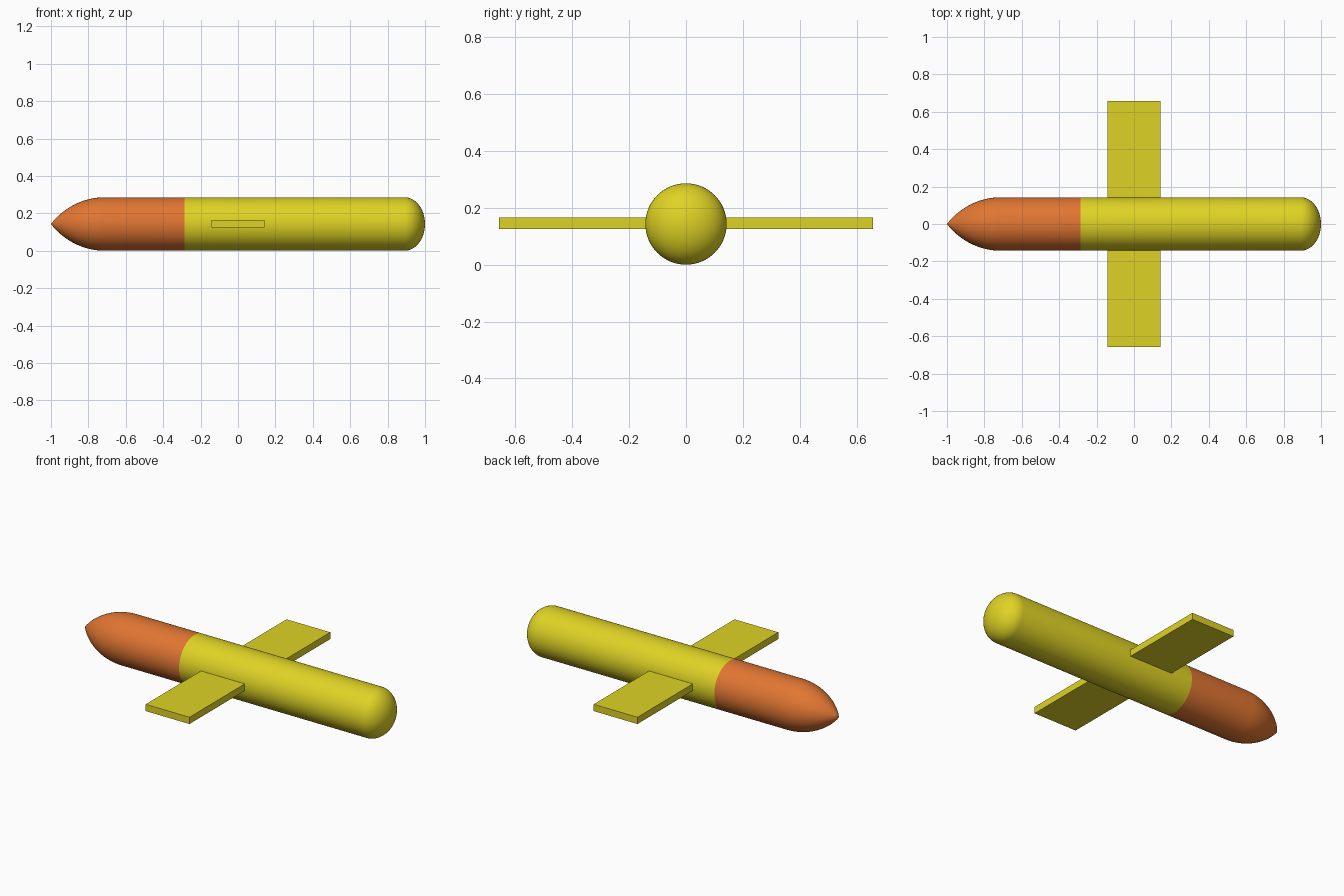
import bpy, bmesh, math

if "Cube" in bpy.data.objects:
    bpy.data.objects.remove(bpy.data.objects["Cube"])

R, CZ, SEG = 0.143, 0.143, 64


def material(name, rgb):
    m = bpy.data.materials.new(name)
    m.diffuse_color = (*rgb, 1.0)
    m.use_nodes = True
    m.node_tree.nodes["Principled BSDF"].inputs["Base Color"].default_value = m.diffuse_color
    return m


yellow = material("yellow", (0.74, 0.65, 0.018))
orange = material("orange", (0.75, 0.18, 0.032))


def add_object(name, bm, mat):
    bmesh.ops.recalc_face_normals(bm, faces=bm.faces)
    mesh = bpy.data.meshes.new(name)
    bm.to_mesh(mesh)
    bm.free()
    mesh.materials.append(mat)
    ob = bpy.data.objects.new(name, mesh)
    bpy.context.collection.objects.link(ob)
    return ob


def lathe(name, profile, mat):
    """Spin an (x, radius) profile around the body axis."""
    bm = bmesh.new()
    verts = [bm.verts.new((x, 0, CZ + r)) for x, r in profile]
    edges = [bm.edges.new(pair) for pair in zip(verts, verts[1:])]
    bmesh.ops.spin(bm, geom=verts + edges, cent=(0, 0, CZ), axis=(1, 0, 0),
                   angle=2 * math.pi, steps=SEG, use_duplicate=False)
    bmesh.ops.remove_doubles(bm, verts=bm.verts, dist=1e-5)
    ob = add_object(name, bm, mat)
    bpy.ops.object.select_all(action='DESELECT')
    ob.select_set(True)
    bpy.context.view_layer.objects.active = ob
    bpy.ops.object.shade_smooth_by_angle(angle=math.radians(35))
    return ob


# Nose: circular-arc ogive running into a straight tube
SEAM, NOSE_LEN = -0.285, 0.29
rho = (R * R + NOSE_LEN ** 2) / (2 * R)
ogive = []
for i in range(17):
    d = NOSE_LEN * (1 - i / 16)
    ogive.append((-1 + NOSE_LEN - d, max(0.0, math.sqrt(rho * rho - d * d) + R - rho)))
lathe("nose", ogive + [(SEAM, R)], orange)

# Body: straight tube with a rounded tail
CAP = 0.11
tail = [(1 - CAP + CAP * math.sin(a), R * math.cos(a))
        for a in (math.pi / 2 * i / 14 for i in range(14))]
lathe("body", [(SEAM, R)] + tail + [(1.0, 0.0)], yellow)

# Wings: flat slabs either side, rooted inside the body
for side, label in ((-1, "front_wing"), (1, "back_wing")):
    bm = bmesh.new()
    bmesh.ops.create_cube(bm, size=1)
    for v in bm.verts:
        v.co = (v.co.x * 0.286, side * (0.3785 + v.co.y * 0.557), 0.145 + v.co.z * 0.04)
    add_object(label, bm, yellow)
